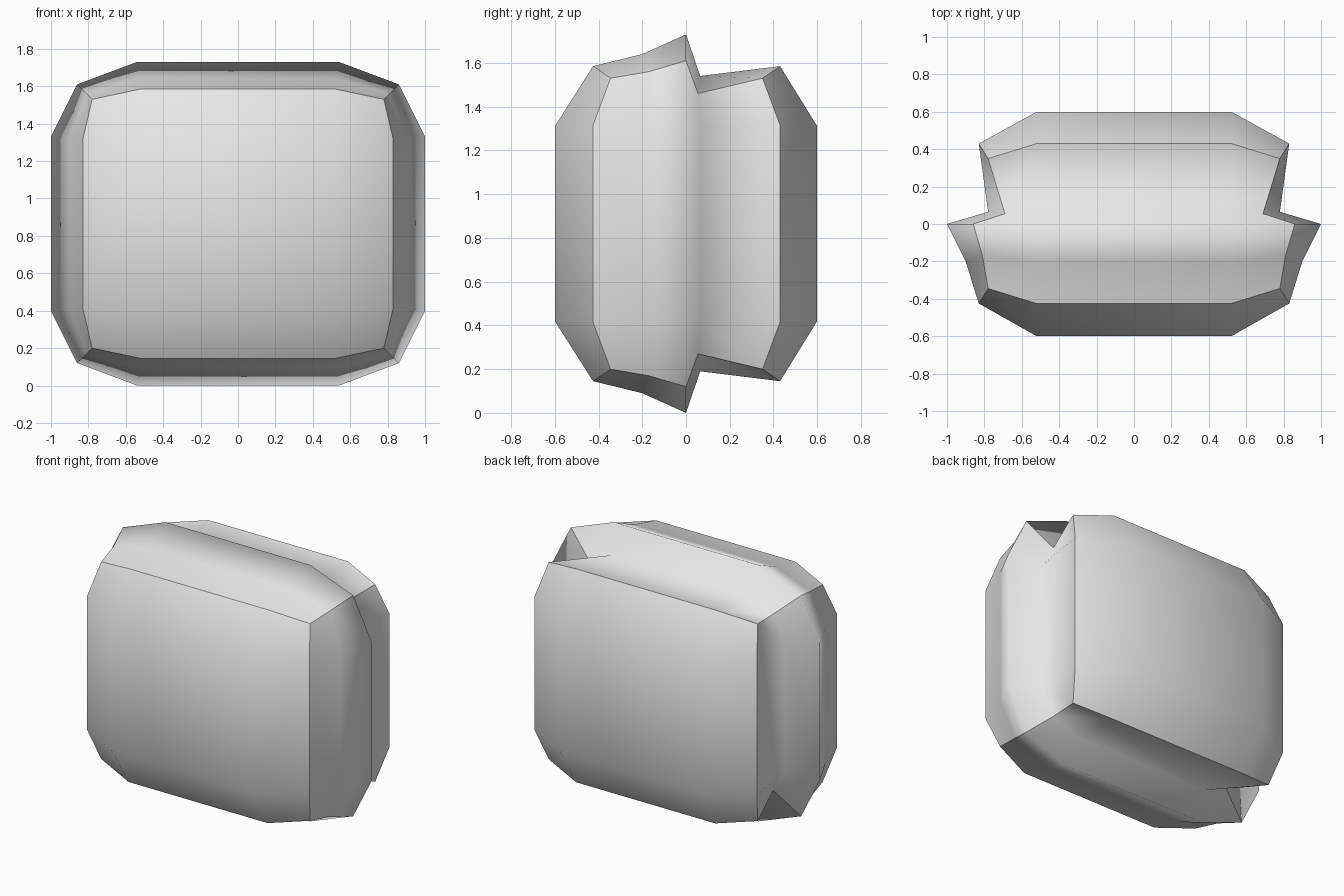
import bpy
import bmesh

cube = bpy.data.objects.get("Cube")
if cube:
    bpy.data.objects.remove(cube, do_unlink=True)

MID_Z = 0.865
QUADRANTS = [(1, 1), (1, -1), (-1, -1), (-1, 1)]

# Sections from front to back, as half sizes:
# top edge (x, z), corner (x, z), side edge (x, z), edge y, corner y
SECTIONS = [
    ((0.52, 0.72), (0.78, 0.665), (0.83, 0.45), -0.425, -0.345),
    ((0.53, 0.775), (0.81, 0.695), (0.90, 0.455), -0.20, -0.17),
    ((0.54, 0.865), (0.86, 0.745), (1.00, 0.465), 0.0, 0.0),
    ((0.51, 0.675), (0.69, 0.595), (0.78, 0.44), 0.065, 0.055),
    ((0.52, 0.72), (0.78, 0.665), (0.83, 0.45), 0.43, 0.35),
]

bm = bmesh.new()


def make_ring(top, corner, side, edge_y, corner_y):
    """Twelve vertices, three in each quadrant, the middle one on the corner."""
    ring = []
    for sx, sz in QUADRANTS:
        points = [(top, edge_y), (corner, corner_y), (side, edge_y)]
        if sx != sz:
            points.reverse()
        for (x, z), y in points:
            ring.append(bm.verts.new((sx * x, y, MID_Z + sz * z)))
    return ring


def make_panel(ring, y):
    """Domed end panel: flat middle, sloped borders and corners."""
    inner = [bm.verts.new((sx * 0.52, y, MID_Z + sz * 0.445))
             for sx, sz in QUADRANTS]
    bm.faces.new(inner)
    for q in range(4):
        i = 3 * q
        bm.faces.new((ring[i], ring[i + 1], ring[i + 2], inner[q]))
        bm.faces.new((ring[i + 2], ring[(i + 3) % 12],
                      inner[(q + 1) % 4], inner[q]))


# Ridged and notched sides
rings = [make_ring(*section) for section in SECTIONS]
for a, b in zip(rings, rings[1:]):
    for i in range(12):
        j = (i + 1) % 12
        bm.faces.new((a[i], a[j], b[j], b[i]))

# Front and back panels
make_panel(rings[0], -0.6)
make_panel(rings[-1], 0.6)
bmesh.ops.recalc_face_normals(bm, faces=bm.faces[:])

# Smooth within each of the six panels, sharp where they meet
for face in bm.faces:
    face.smooth = True
for ring in (rings[0], rings[-1]):
    for i in range(12):
        bm.edges.get((ring[i], ring[(i + 1) % 12])).smooth = False
for a, b in zip(rings, rings[1:]):
    for i in range(1, 12, 3):
        bm.edges.get((a[i], b[i])).smooth = False

mesh = bpy.data.meshes.new("padded_block")
bm.to_mesh(mesh)
bm.free()
block = bpy.data.objects.new("padded_block", mesh)
bpy.context.collection.objects.link(block)

# Plain grey
grey = bpy.data.materials.new("light_grey")
grey.use_nodes = True
colour = (0.8, 0.8, 0.8, 1.0)
grey.diffuse_color = colour
for node in grey.node_tree.nodes:
    if node.type == "BSDF_PRINCIPLED":
        node.inputs["Base Color"].default_value = colour
mesh.materials.append(grey)
